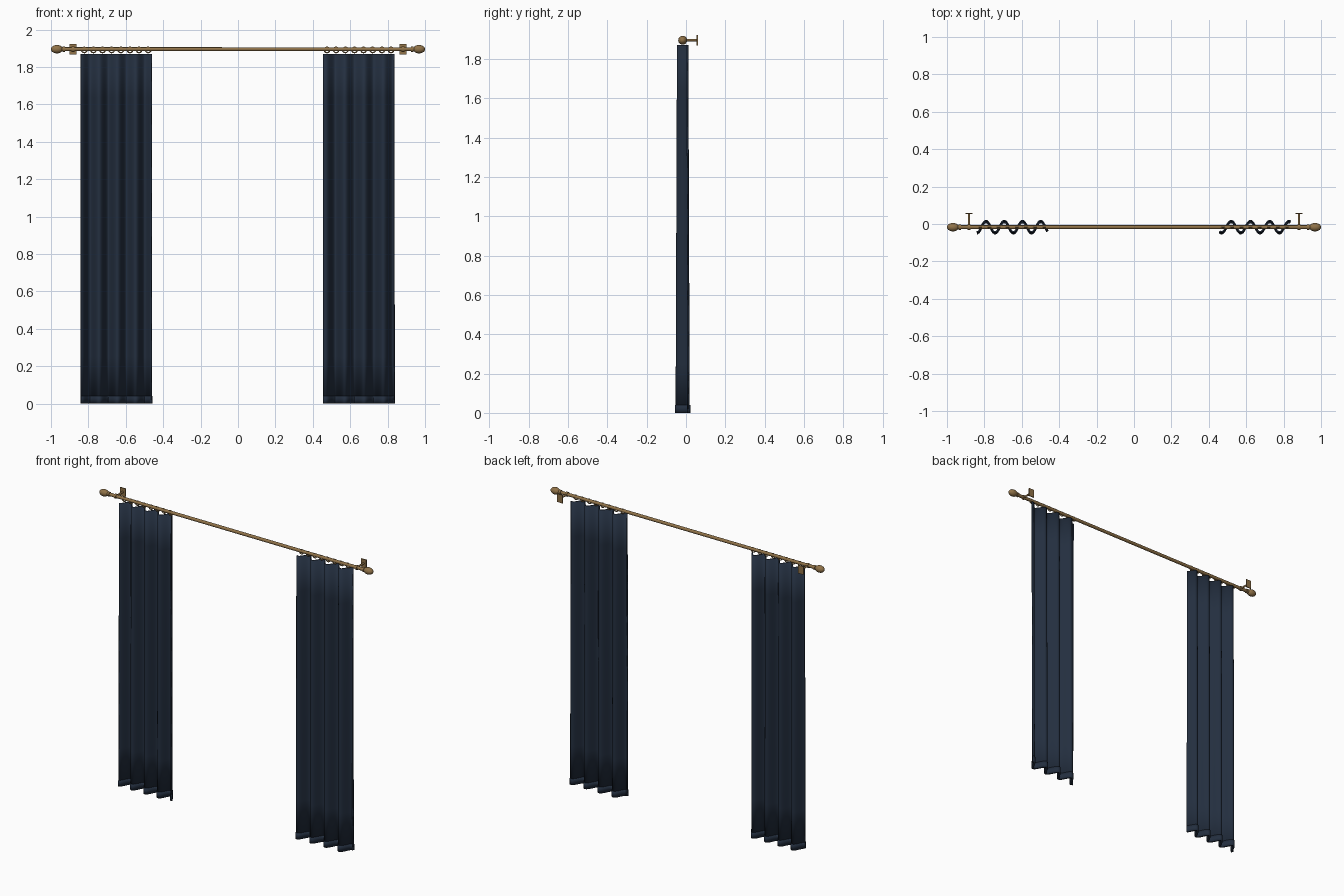
import bpy, bmesh, math
from mathutils import Matrix

if "Cube" in bpy.data.objects:
    bpy.data.objects.remove(bpy.data.objects["Cube"])

def material(name, rgb):
    m = bpy.data.materials.new(name)
    m.diffuse_color = (*rgb, 1)
    m.use_nodes = True
    m.node_tree.nodes["Principled BSDF"].inputs["Base Color"].default_value = m.diffuse_color
    return m

NAVY = material("navy cloth", (0.017, 0.028, 0.050))
BRASS = material("aged brass", (0.28, 0.17, 0.065))
ROD_Y, ROD_Z = -0.017, 1.895

def finish(obj, name, mat, smooth=True):
    obj.name = name
    obj.data.materials.append(mat)
    if smooth:
        bpy.ops.object.select_all(action='DESELECT')
        obj.select_set(True)
        bpy.context.view_layer.objects.active = obj
        bpy.ops.object.shade_smooth_by_angle(angle=math.radians(40))
    return obj

def from_bmesh(bm, name, mat):
    bmesh.ops.recalc_face_normals(bm, faces=bm.faces)
    me = bpy.data.meshes.new(name)
    bm.to_mesh(me)
    bm.free()
    obj = bpy.data.objects.new(name, me)
    bpy.context.collection.objects.link(obj)
    return finish(obj, name, mat)

def cylinder(name, r, length, loc, rot, sides=24):
    bpy.ops.mesh.primitive_cylinder_add(vertices=sides, radius=r, depth=length, location=loc, rotation=rot)
    return finish(bpy.context.object, name, BRASS)

def lathe_x(name, profile, side, sides=24):
    # profile of (x, radius) spun about the rod axis
    bm = bmesh.new()
    vs = [bm.verts.new((side * x, ROD_Y, ROD_Z + r)) for x, r in profile]
    edges = [bm.edges.new(p) for p in zip(vs, vs[1:])]
    bmesh.ops.spin(bm, geom=vs + edges, cent=(0, ROD_Y, ROD_Z), axis=(1, 0, 0),
                   angle=2 * math.pi, steps=sides)
    bmesh.ops.remove_doubles(bm, verts=bm.verts, dist=1e-5)
    return from_bmesh(bm, name, BRASS)

def cloth(name, x0, x1, start, period, levels, thick):
    # wavy sheet; the folds deepen towards the floor
    n = 96
    bm = bmesh.new()
    rows = []
    for z in levels:
        amp = 0.032 - 0.007 * z / 1.87
        row = []
        for i in range(n + 1):
            x = x0 + (x1 - x0) * i / n
            y = ROD_Y - amp * math.cos(2 * math.pi * (x - start) / period)
            row.append(bm.verts.new((x, y, z)))
        rows.append(row)
    for a, b in zip(rows, rows[1:]):
        for i in range(n):
            bm.faces.new((a[i], a[i + 1], b[i + 1], b[i]))
    obj = from_bmesh(bm, name, NAVY)
    mod = obj.modifiers.new("thickness", 'SOLIDIFY')
    mod.thickness = thick
    mod.offset = 0
    return obj

# rod
cylinder("rod", 0.0105, 1.89, (0, ROD_Y, ROD_Z), (0, math.pi / 2, 0))

for side, label in ((-1, "left"), (1, "right")):
    # finial with collar and rounded bulb
    bulb = [(0.968 + 0.032 * math.cos(a), max(0.0, 0.0225 * math.sin(a)))
            for a in [math.pi * (0.85 - 0.85 * k / 12) for k in range(13)]]
    lathe_x(label + "_finial", [(0.925, 0.0), (0.925, 0.014), (0.938, 0.014)] + bulb, side)

    # wall bracket: plate, arm and cup round the rod
    bx = side * 0.882
    bpy.ops.mesh.primitive_cube_add(size=1, location=(bx, 0.057, ROD_Z))
    plate = bpy.context.object
    plate.scale = (0.038, 0.006, 0.054)
    finish(plate, label + "_bracket_plate", BRASS, False)
    cylinder(label + "_bracket_arm", 0.006, 0.07, (bx, 0.021, ROD_Z), (math.pi / 2, 0, 0), 16)
    cylinder(label + "_bracket_cup", 0.0145, 0.014, (bx, ROD_Y, ROD_Z), (0, math.pi / 2, 0))

# curtain panels with hems and rings
for label, x0, x1, start, period in (("left", -0.84, -0.462, -0.84, 0.0975),
                                     ("right", 0.458, 0.836, 0.468, 0.103)):
    cloth(label + "_curtain", x0, x1, start, period, [0.02 + 1.85 * k / 8 for k in range(9)], 0.008)
    cloth(label + "_hem", x0, x1, start, period, [0.0, 0.02, 0.04], 0.014)
    for k in range(8):
        x = x0 + 0.018 + k * (x1 - x0 - 0.036) / 7
        bpy.ops.mesh.primitive_torus_add(major_radius=0.0145, minor_radius=0.0035, major_segments=20,
                                         minor_segments=8, location=(x, ROD_Y, ROD_Z - 0.004),
                                         rotation=(math.pi / 2, 0, 0))
        finish(bpy.context.object, f"{label}_ring_{k + 1}", BRASS)
